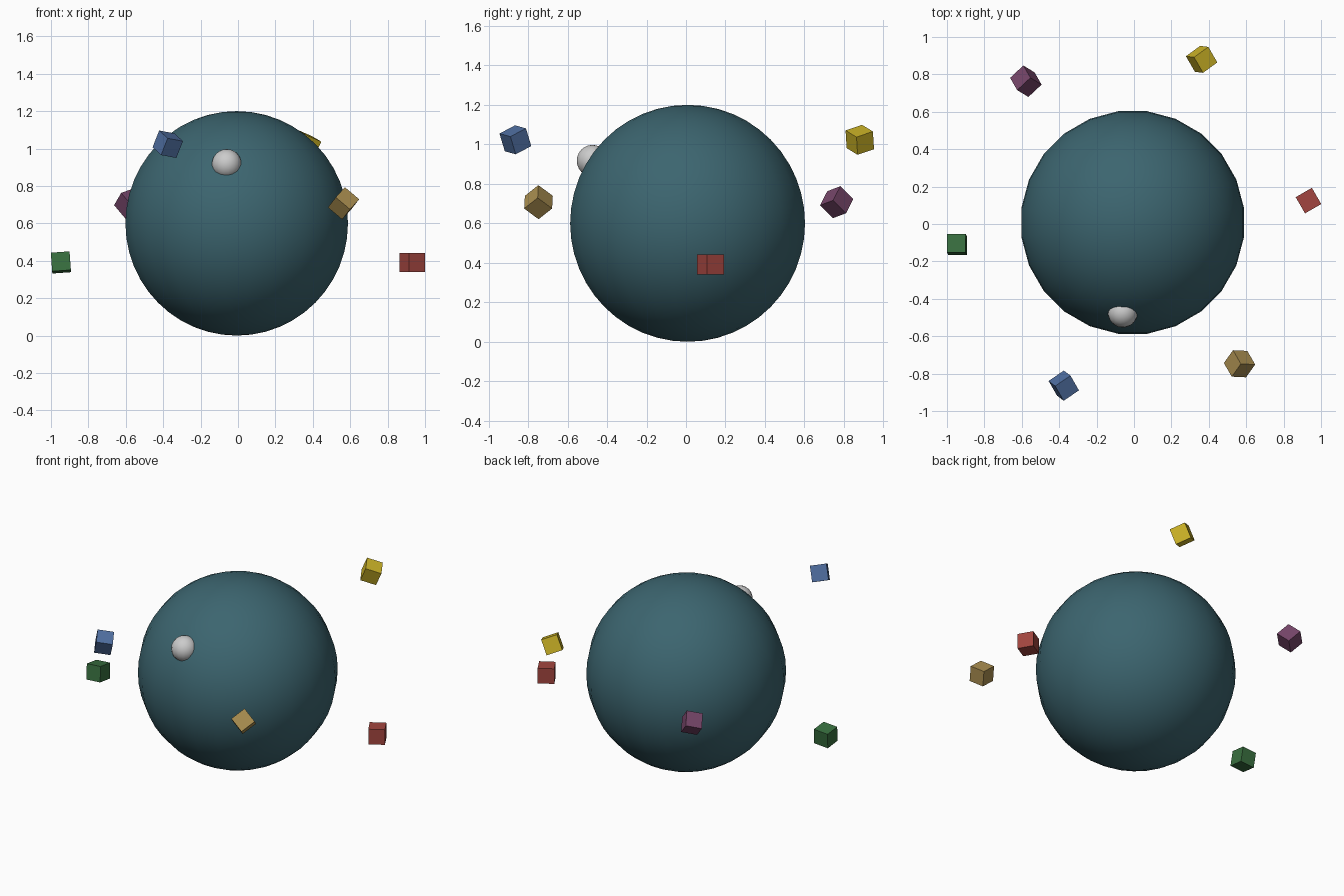
import bpy
import math
from mathutils import Matrix, Vector

if "Cube" in bpy.data.objects:
    bpy.data.objects.remove(bpy.data.objects["Cube"])

CENTRE = Vector((-0.007, 0.008, 0.6))
YAW = math.radians(30)


def paint(obj, name, rgb):
    mat = bpy.data.materials.new(name)
    mat.diffuse_color = (*rgb, 1)
    mat.use_nodes = True
    mat.node_tree.nodes["Principled BSDF"].inputs["Base Color"].default_value = mat.diffuse_color
    obj.data.materials.append(mat)


def ball(name, centre, radius, segments, rings, yaw):
    bpy.ops.mesh.primitive_uv_sphere_add(segments=segments, ring_count=rings,
                                         radius=radius, location=centre,
                                         rotation=(0, 0, yaw))
    obj = bpy.context.object
    obj.name = name
    bpy.ops.object.shade_smooth()
    return obj


# Large central globe
globe = ball("globe", CENTRE, 0.6, 24, 24, math.radians(7.5))
paint(globe, "teal", (0.045, 0.13, 0.16))

# Small grey ball half sunk into the front of the globe
ball("front_knob", (-0.06, -0.474, 0.917), 0.08, 16, 12, YAW)

# Six tumbling cubes orbiting the globe, climbing in two groups of three
colours = [
    ("red", (0.36, 0.06, 0.05)),
    ("tan", (0.40, 0.27, 0.08)),
    ("blue", (0.08, 0.16, 0.36)),
    ("green", (0.04, 0.16, 0.05)),
    ("purple", (0.18, 0.06, 0.14)),
    ("yellow", (0.60, 0.45, 0.02)),
]
for i, (colour, rgb) in enumerate(colours):
    angle = math.radians(7.1 - 60 * i)
    spot = CENTRE + Vector((0.947 * math.cos(angle), 0.947 * math.sin(angle),
                            -0.209 + 0.316 * (i % 3)))
    spin = (Matrix.Rotation(YAW, 4, 'Z') @ Matrix.Rotation(i, 4, 'X')
            @ Matrix.Rotation(0.7 * i, 4, 'Z'))
    bpy.ops.mesh.primitive_cube_add(size=0.1)
    cube = bpy.context.object
    cube.name = colour + "_cube"
    cube.matrix_world = Matrix.Translation(spot) @ spin
    paint(cube, colour, rgb)
